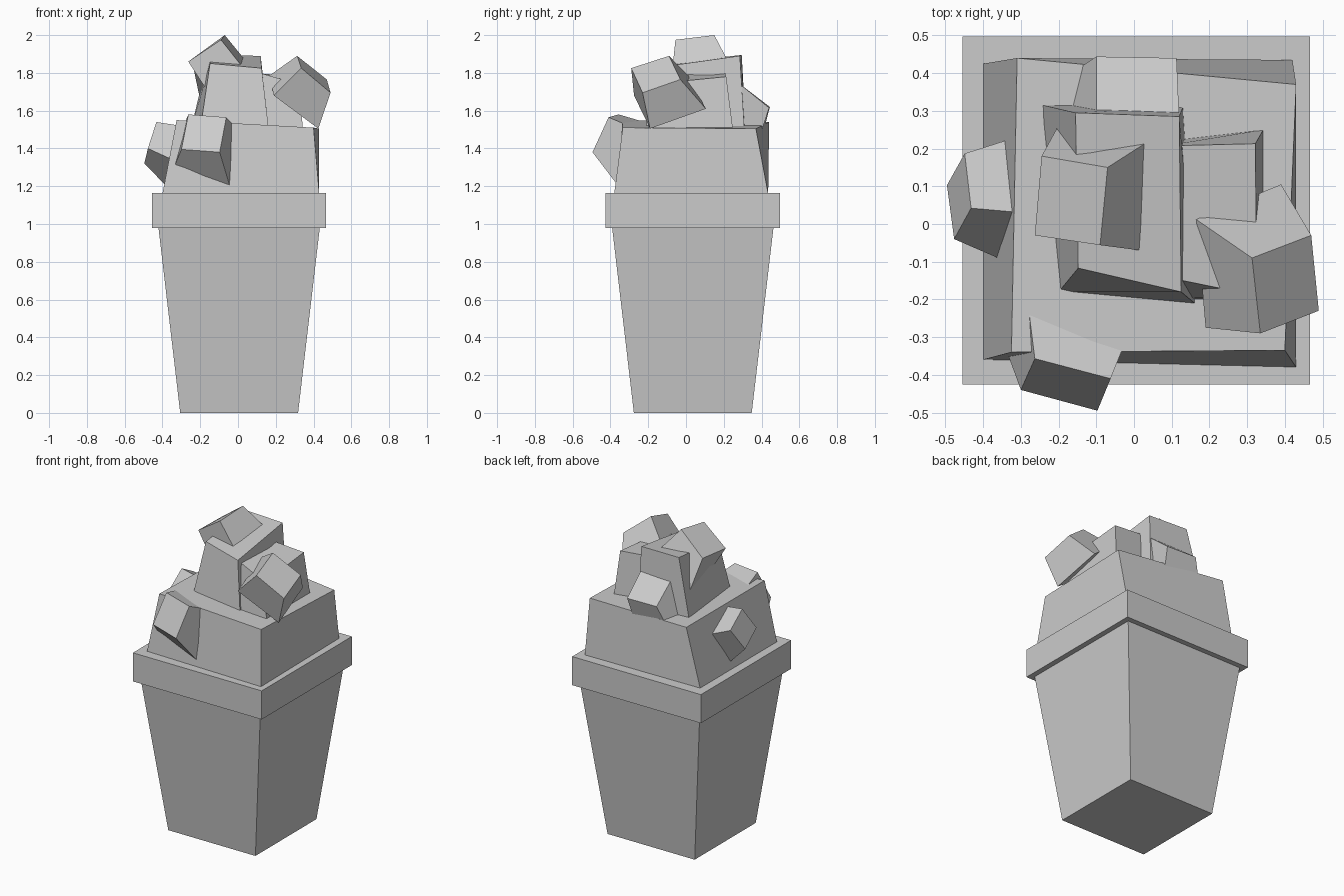
import bpy, bmesh


def block(name, near, far):
    """Six-sided chunk bridged between two matching four-cornered faces."""
    bm = bmesh.new()
    a = [bm.verts.new(p) for p in near]
    b = [bm.verts.new(p) for p in far]
    bm.faces.new(a)
    bm.faces.new(b[::-1])
    for i in range(4):
        j = (i + 1) % 4
        bm.faces.new((a[i], b[i], b[j], a[j]))
    bmesh.ops.recalc_face_normals(bm, faces=bm.faces)
    mesh = bpy.data.meshes.new(name)
    bm.to_mesh(mesh)
    bm.free()
    obj = bpy.data.objects.new(name, mesh)
    bpy.context.collection.objects.link(obj)
    return obj


def square(half, z, cx=0.006, cy=0.036):
    return [(cx + sx * half, cy + sy * half, z)
            for sx, sy in ((-1, -1), (1, -1), (1, 1), (-1, 1))]


# Tapered tub and its square rim
block("tub", square(0.312, 0), square(0.427, 0.98))
block("rim", square(0.461, 0.98), square(0.461, 1.165))

# Large uneven mound (base, then top)
block("mound",
      [(-.40, -.36, 1.16), (.43, -.38, 1.16), (.42, .435, 1.16), (-.40, .425, 1.16)],
      [(-.325, -.34, 1.55), (.40, -.335, 1.51), (.43, .37, 1.505), (-.31, .44, 1.54)])

# Tall middle chunk (base, then top)
block("middle_chunk",
      [(-.20, -.18, 1.50), (.163, -.212, 1.50), (.13, .31, 1.49), (-.25, .317, 1.50)],
      [(-.148, -.117, 1.85), (.125, -.18, 1.825), (.12, .285, 1.89), (-.155, .295, 1.895)])

# Lower chunk to the right of the middle (base, then top)
block("side_chunk",
      [(.08, -.20, 1.48), (.345, -.20, 1.48), (.343, .25, 1.49), (.08, .22, 1.49)],
      [(.08, -.14, 1.81), (.325, -.19, 1.74), (.322, .213, 1.78), (.08, .207, 1.80)])

# Tilted chunk on the peak (front, then back)
block("peak_chunk",
      [(-.263, -.03, 1.86), (-.09, -.056, 1.975), (.017, -.07, 1.84), (-.16, -.04, 1.70)],
      [(-.245, .18, 1.87), (-.07, .15, 2.0), (.036, .218, 1.87), (-.20, .262, 1.655)])

# Tumbling chunk on the right (outer, then inner)
block("right_chunk",
      [(.313, -.09, 1.89), (.47, -.03, 1.765), (.49, -.23, 1.695), (.335, -.29, 1.825)],
      [(.165, .012, 1.785), (.39, .105, 1.61), (.425, -.19, 1.505), (.19, -.275, 1.68)])

# Chunk stuck in the front of the mound (outer, then inner)
block("front_chunk",
      [(-.263, -.357, 1.58), (-.062, -.41, 1.565), (-.097, -.495, 1.38), (-.30, -.44, 1.395)],
      [(-.28, -.22, 1.54), (-.01, -.28, 1.51), (-.04, -.35, 1.19), (-.355, -.29, 1.26)])

# Chunk stuck in the left of the mound (outer, then inner)
block("left_chunk",
      [(-.432, .042, 1.54), (-.477, -.04, 1.40), (-.496, .103, 1.32), (-.449, .187, 1.46)],
      [(-.24, .025, 1.51), (-.28, -.125, 1.31), (-.30, .10, 1.12), (-.25, .25, 1.39)])

# Chunk at the back of the pile (left, then right)
block("back_chunk",
      [(-.10, .28, 1.745), (-.10, .444, 1.62), (-.147, .413, 1.50), (-.19, .27, 1.48)],
      [(.12, .28, 1.745), (.113, .44, 1.615), (.10, .40, 1.49), (.10, .27, 1.48)])
